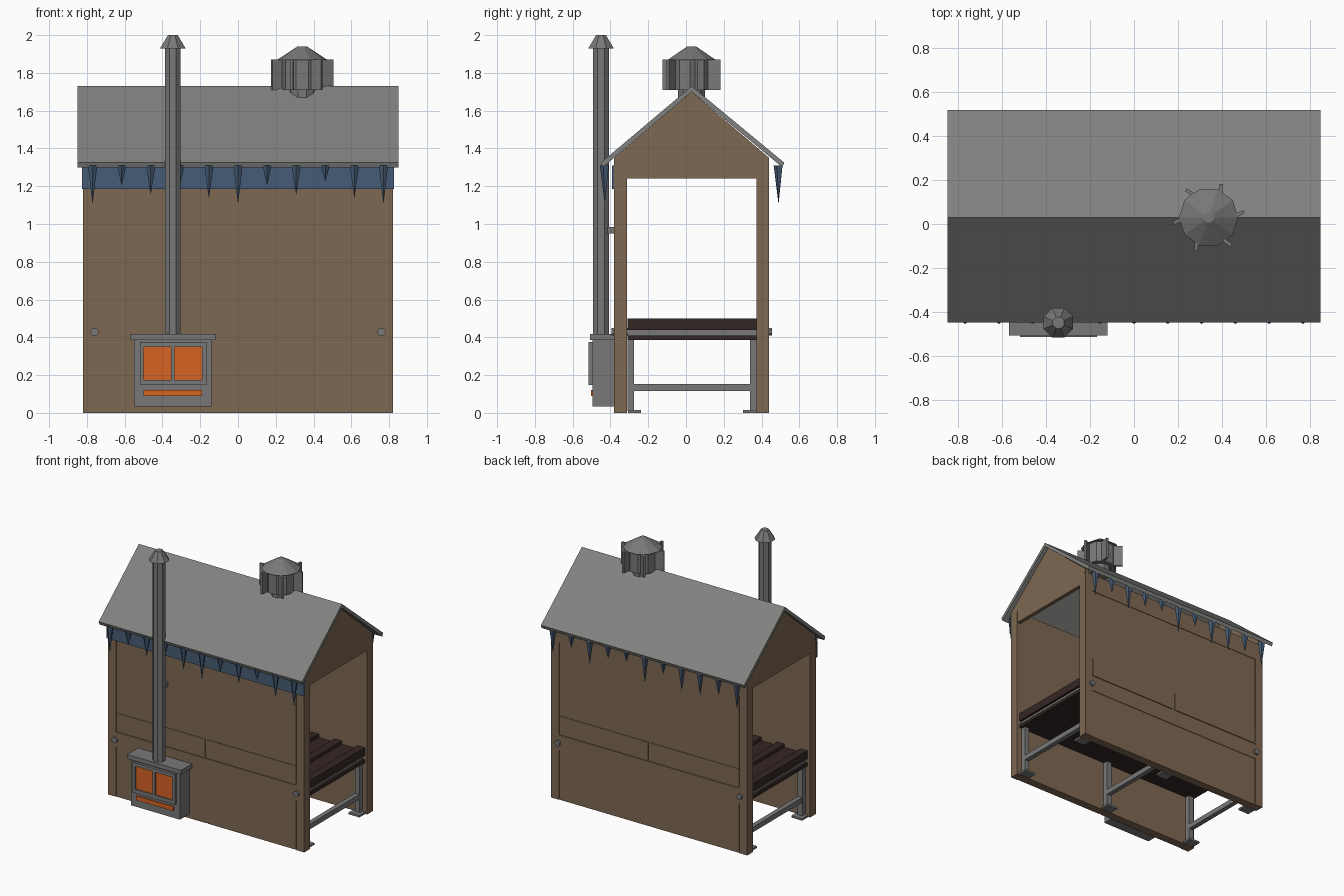
import bpy, bmesh, math
from mathutils import Matrix, Vector

if "Cube" in bpy.data.objects:
    bpy.data.objects.remove(bpy.data.objects["Cube"])


def mat(name, rgb):
    m = bpy.data.materials.new(name)
    m.diffuse_color = (*rgb, 1)
    m.use_nodes = True
    m.node_tree.nodes["Principled BSDF"].inputs["Base Color"].default_value = m.diffuse_color
    return m


WOOD = mat("brown wood", (0.21, 0.138, 0.085))
ROOF = mat("roof gray", (0.22, 0.22, 0.215))
METAL = mat("metal gray", (0.185, 0.19, 0.185))
FIRE = mat("fire orange", (0.68, 0.127, 0.017))
ICE = mat("ice blue", (0.061, 0.107, 0.18))
DARK = mat("dark planks", (0.034, 0.02, 0.018))
CY = 0.03  # ridge line of the shelter


def finish(bm, name, m):
    bmesh.ops.recalc_face_normals(bm, faces=bm.faces)
    me = bpy.data.meshes.new(name)
    bm.to_mesh(me)
    bm.free()
    ob = bpy.data.objects.new(name, me)
    bpy.context.collection.objects.link(ob)
    me.materials.append(m)
    return ob


def box(name, x, y, z, m):
    bm = bmesh.new()
    size = [b - a for a, b in (x, y, z)]
    mid = [(a + b) / 2 for a, b in (x, y, z)]
    bmesh.ops.create_cube(bm, size=1, matrix=Matrix.Translation(mid) @ Matrix.Diagonal((*size, 1)))
    return finish(bm, name, m)


def cone(name, center, z0, z1, r0, r1, sides, m, axis='Z'):
    """Upright frustum at (x, y), or a rod along y at (x, z) when axis is Y."""
    bm = bmesh.new()
    if axis == 'Z':
        mx = Matrix.Translation((center[0], center[1], (z0 + z1) / 2))
    else:
        mx = Matrix.Translation((center[0], (z0 + z1) / 2, center[1])) @ Matrix.Rotation(math.pi / 2, 4, 'X')
    bmesh.ops.create_cone(bm, cap_ends=True, segments=sides, radius1=r0, radius2=r1, depth=z1 - z0,
                          matrix=mx @ Matrix.Rotation(math.pi / sides, 4, 'Z'))
    return finish(bm, name, m)


def extrude_x(name, profile, x0, x1, m):
    bm = bmesh.new()
    f = bm.faces.new([bm.verts.new((x0, y, z)) for y, z in profile])
    ext = bmesh.ops.extrude_face_region(bm, geom=[f])
    bmesh.ops.translate(bm, vec=(x1 - x0, 0, 0), verts=[v for v in ext['geom'] if isinstance(v, bmesh.types.BMVert)])
    return finish(bm, name, m)


# Long walls: core board with raised frame strips outside
for side, name in ((-1, "front"), (1, "back")):
    def span(a, b):
        return tuple(sorted((CY + side * a, CY + side * b)))
    box(f"{name}_wall", (-.82, .82), span(.343, .403), (0, 1.33), WOOD)
    out = span(.403, .41)
    for x in (-.7875, .7875):
        box(f"{name}_wall_post", (x - .0325, x + .0325), out, (0, 1.31), WOOD)
    box(f"{name}_wall_top_rail", (-.755, .755), out, (1.19, 1.31), WOOD)
    box(f"{name}_wall_mid_rail", (-.755, .755), out, (.375, .49), WOOD)
    for x in (-.38, .38):
        box(f"{name}_wall_upper_panel", (x - .37, x + .37), out, (.50, .635), WOOD)
        box(f"{name}_wall_tall_panel", (x - .37, x + .37), span(.403, .406), (.635, 1.19), WOOD)
        box(f"{name}_wall_lower_panel", (x - .37, x + .37), span(.403, .406), (0, .375), WOOD)

# Gable ends
for s in (-1, 1):
    extrude_x("gable", [(-.38, 1.24), (.44, 1.24), (.44, 1.35), (CY, 1.70), (-.38, 1.35)],
              s * .79, s * .819, WOOD)

# Pitched roof slab
extrude_x("roof", [(-.45, 1.325), (CY, 1.73), (.52, 1.325), (.51, 1.30), (CY, 1.70), (-.44, 1.30)],
          -.85, .85, ROOF)

# Frost band and icicles along the eaves
box("frost_band", (-.825, .825), (-.392, -.38), (1.185, 1.31), ICE)
front_len = [.20, .10, .15, .10, .17, .20, .10, .15, .08, .17, .20]
back_len = [.19, .13, .17, .18, .09, .20, .08, .10, .18, .10, .18]
for y, lengths in ((-.43, front_len), (.49, back_len)):
    for i, n in enumerate(lengths):
        cone("icicle", (-.77 + .154 * i, y), 1.305 - n, 1.31, 0, .026, 5, ICE)

# Bench: tray, planks and raised slats
box("bench_tray", (-.80, .80), (-.31, .375), (.385, .41), DARK)
box("bench_planks", (-.80, .80), (-.31, .375), (.44, .475), DARK)
for i in range(9):
    x = -.77 + .1925 * i
    box("bench_slat", (x - .03, x + .03), (-.31, .375), (.475, .50), DARK)

# Bench frames: beams, legs, feet and crossbars
for x in (-.76, 0, .76):
    box("bench_beam", (x - .022, x + .022), (-.31, .375), (.41, .44), METAL)
    box("crossbar", (x - .018, x + .018), (-.28, .345), (.115, .153), METAL)
    for y in (-.293, .357):
        box("bench_leg", (x - .02, x + .02), (y - .018, y + .018), (.01, .385), METAL)
        inner = .02 if y < 0 else -.02
        box("foot_plate", (x - .045, x + .045), (y + inner - .035, y + inner + .035), (0, .015), METAL)
for x in (-.76, .76):
    cone("tie_rod", (x, .43), -.395, .455, .022, .022, 8, METAL, 'Y')

# Stove with glowing door panes
box("stove_body", (-.55, -.14), (-.495, -.38), (.035, .385), METAL)
box("stove_top", (-.57, -.12), (-.508, -.38), (.385, .418), METAL)
for z in ((.147, .175), (.35, .375)):
    box("door_frame_rail", (-.52, -.168), (-.515, -.495), z, METAL)
for x in ((-.52, -.5), (-.355, -.335), (-.19, -.168)):
    box("door_frame_stile", x, (-.515, -.495), (.175, .35), METAL)
for x in ((-.5, -.355), (-.335, -.19)):
    box("fire_pane", x, (-.504, -.495), (.175, .35), FIRE)
box("ash_slot", (-.5, -.19), (-.504, -.495), (.09, .122), FIRE)

# Chimney pipe, bracket and cap
PIPE = (-.345, -.45)
cone("chimney_pipe", PIPE, .418, 1.935, .045, .045, 8, METAL)
cone("chimney_cap", PIPE, 1.93, 2.0, .073, .028, 8, METAL)
box("pipe_bracket", (-.37, -.32), (-.42, -.38), (.95, .985), METAL)

# Roof ventilator: neck, drum, cone cap and swept fins
VENT = (.34, CY)
cone("vent_neck", VENT, 1.66, 1.72, .075, .075, 10, METAL)
cone("vent_drum", VENT, 1.71, 1.87, .11, .11, 10, METAL)
cone("vent_cap", VENT, 1.868, 1.94, .135, .025, 10, METAL)
for i in range(6):
    fin = box("vent_fin", (-.035, .035), (-.008, .008), (-.08, .08), METAL)
    a = math.radians(5 + 60 * i)
    fin.location = Vector((VENT[0] + .13 * math.cos(a), VENT[1] + .13 * math.sin(a), 1.79))
    fin.rotation_euler = (0, 0, a + math.radians(20))
